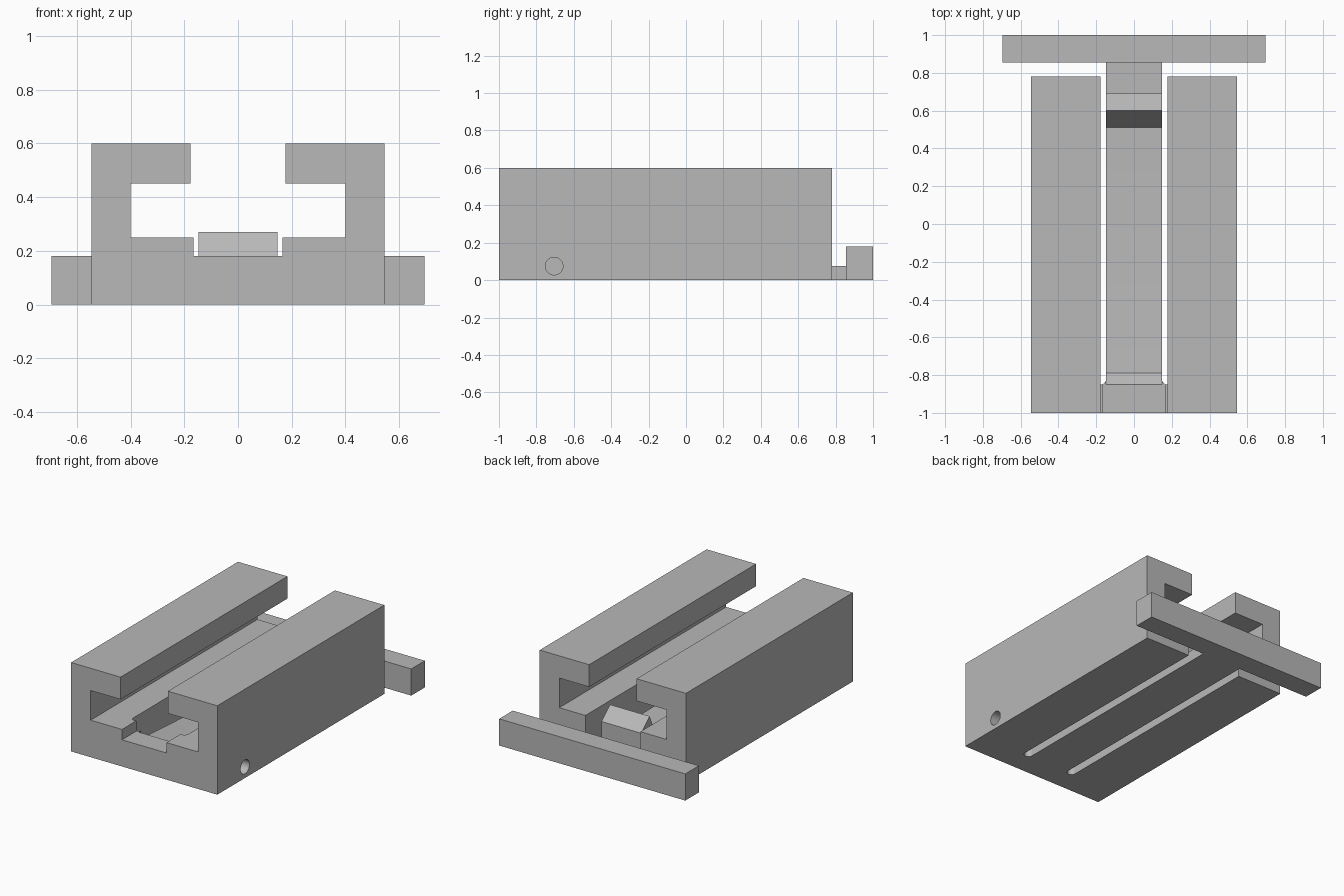
import bpy, bmesh, math
from mathutils import Vector

cube = bpy.data.objects.get("Cube")
if cube:
    bpy.data.objects.remove(cube, do_unlink=True)

grey = bpy.data.materials.new("plain grey")
grey.use_nodes = True
colour = (0.48, 0.48, 0.48, 1)
grey.diffuse_color = colour
grey.node_tree.nodes["Principled BSDF"].inputs["Base Color"].default_value = colour


def extrude(name, outline, place, direction):
    """Solid made by sweeping a closed outline along a direction."""
    bm = bmesh.new()
    face = bm.faces.new([bm.verts.new(place(a, b)) for a, b in outline])
    swept = bmesh.ops.extrude_face_region(bm, geom=[face])["geom"]
    moved = [v for v in swept if isinstance(v, bmesh.types.BMVert)]
    bmesh.ops.translate(bm, verts=moved, vec=Vector(direction))
    bmesh.ops.recalc_face_normals(bm, faces=bm.faces)
    mesh = bpy.data.meshes.new(name)
    bm.to_mesh(mesh)
    bm.free()
    obj = bpy.data.objects.new(name, mesh)
    bpy.context.collection.objects.link(obj)
    mesh.materials.append(grey)
    return obj


def activate(obj):
    bpy.ops.object.select_all(action="DESELECT")
    obj.select_set(True)
    bpy.context.view_layer.objects.active = obj


def cut(obj, cutter):
    cutter.hide_render = True
    mod = obj.modifiers.new("cut", "BOOLEAN")
    mod.operation, mod.solver, mod.object = "DIFFERENCE", "EXACT", cutter
    activate(obj)
    bpy.ops.object.modifier_apply(modifier=mod.name)
    bpy.data.objects.remove(cutter, do_unlink=True)


def mirrored(half):
    return half + [(-a, b) for a, b in reversed(half)]


FRONT, BACK, TONGUE_START = -1.0, 0.78, -0.85
TONGUE_HALF, SLOT_R = 0.148, 0.0285

# Slotted rail body
section = mirrored([(0.546, 0), (0.546, 0.6), (0.177, 0.6), (0.177, 0.45), (0.4, 0.45),
                    (0.4, 0.25), (0.166, 0.25), (0.166, 0.18)])
# The half outline runs from the base edge round to the groove floor
rail = extrude("rail_body", section, lambda x, z: (x, FRONT, z), (0, BACK - FRONT, 0))

# Clearance around the tongue, with round slot ends
centre = TONGUE_HALF + SLOT_R
end_y = TONGUE_START + SLOT_R
half = [(centre + SLOT_R, 1)]
half += [(centre + SLOT_R * math.cos(t), end_y - SLOT_R * math.sin(t))
         for t in [math.pi * i / 16 for i in range(17)]]
half.append((TONGUE_HALF, TONGUE_START))
cut(rail, extrude("clearance_cutter", mirrored(half), lambda x, y: (x, y, -0.1), (0, 0, 0.45)))

# Blind round hole in one side
ring = [(-0.705 + 0.047 * math.cos(t), 0.075 + 0.047 * math.sin(t))
        for t in [math.tau * i / 40 for i in range(40)]]
cut(rail, extrude("hole_cutter", ring, lambda y, z: (0.3, y, z), (0.4, 0, 0)))
activate(rail)
bpy.ops.object.shade_smooth_by_angle(angle=math.radians(30))

# Spring tongue with a wedge catch near its free end
side = [(TONGUE_START, 0), (TONGUE_START, 0.18), (-0.79, 0.125)]
for i in range(1, 13):
    t = i / 12
    side.append((-0.79 + 1.3 * t, 0.075 + 0.05 * (1 - t) ** 2))
side += [(0.6, 0.27), (0.69, 0.19), (0.69, 0.075), (0.855, 0.075), (0.855, 0)]
tongue = extrude("spring_tongue", side, lambda y, z: (-TONGUE_HALF, y, z), (2 * TONGUE_HALF, 0, 0))
activate(tongue)
bpy.ops.object.shade_smooth_by_angle(angle=math.radians(15))

# Pull bar across the end of the tongue
extrude("pull_bar", mirrored([(0.695, 0), (0.695, 0.18)]),
        lambda x, z: (x, 0.855, z), (0, 0.145, 0))
